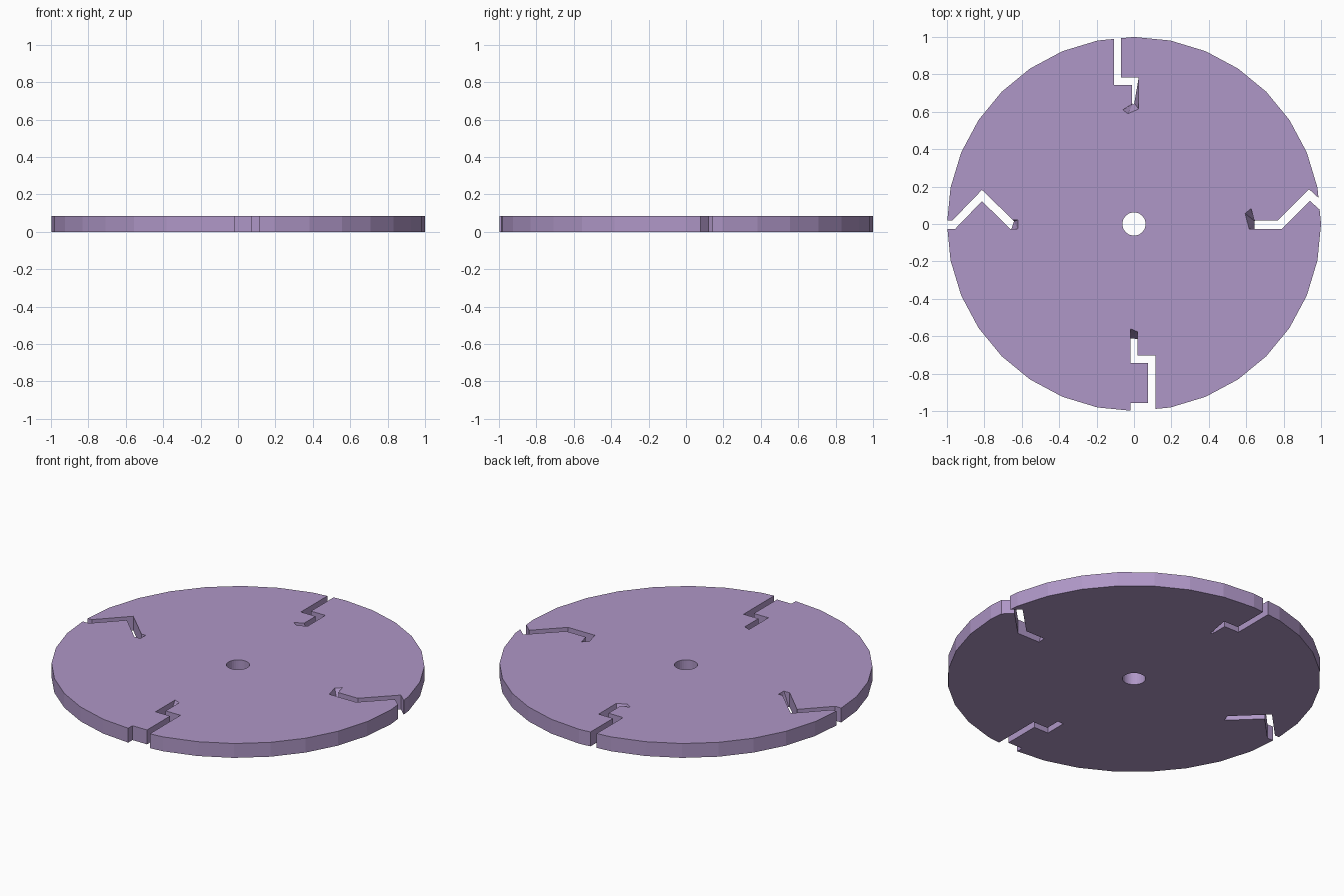
import bpy, bmesh

if "Cube" in bpy.data.objects:
    bpy.data.objects.remove(bpy.data.objects["Cube"])

T = 0.085   # disc thickness

mat = bpy.data.materials.new("violet")
mat.diffuse_color = (0.43, 0.31, 0.57, 1)
mat.use_nodes = True
mat.node_tree.nodes["Principled BSDF"].inputs["Base Color"].default_value = mat.diffuse_color


def finish(bm, name):
    bmesh.ops.recalc_face_normals(bm, faces=bm.faces)
    me = bpy.data.meshes.new(name)
    bm.to_mesh(me)
    bm.free()
    ob = bpy.data.objects.new(name, me)
    bpy.context.collection.objects.link(ob)
    ob.data.materials.append(mat)
    return ob


def cylinder(name, sides, radius, z0, z1):
    bm = bmesh.new()
    bmesh.ops.create_cone(bm, cap_ends=True, segments=sides, radius1=radius,
                          radius2=radius, depth=z1 - z0)
    bmesh.ops.translate(bm, verts=bm.verts, vec=(0, 0, (z0 + z1) / 2))
    return finish(bm, name)


def slot(name, top, moved):
    """Loft from the top outline to a bottom outline; moved = changed bottom points."""
    low = [moved.get(i, p) for i, p in enumerate(top)]
    e = 0.03    # overshoot past both faces, as a share of the thickness
    bm = bmesh.new()

    def ring(t):
        return [bm.verts.new((b[0] + (a[0] - b[0]) * t, b[1] + (a[1] - b[1]) * t, T * t))
                for a, b in zip(top, low)]
    r0, r1 = ring(-e), ring(1 + e)
    n = len(top)
    for i in range(n):
        j = (i + 1) % n
        bm.faces.new((r0[i], r0[j], r1[j], r1[i]))
    bm.faces.new(r0)
    bm.faces.new(r1)
    bmesh.ops.triangulate(bm, faces=bm.faces)
    return finish(bm, name)


disc = cylinder("slotted_disc", 32, 1.0, 0, T)

cutters = [
    cylinder("arbor_hole_cutter", 32, 0.062, -0.05, T + 0.05),
    # stepped slot at the back
    slot("back_slot_cutter",
         [(-0.108, 1.05), (-0.07, 1.05), (-0.07, 0.782), (0.025, 0.782), (0.025, 0.615),
          (-0.032, 0.59), (-0.06, 0.61), (-0.012, 0.64), (-0.012, 0.742), (-0.108, 0.742)],
         {4: (0.002, 0.645), 5: (-0.003, 0.64), 6: (-0.009, 0.641), 7: (-0.012, 0.648)}),
    # zigzag slot on the left
    slot("left_slot_cutter",
         [(-1.05, -0.027), (-0.957, -0.027), (-0.813, 0.122), (-0.66, -0.027),
          (-0.622, -0.027), (-0.62, 0.022), (-0.648, 0.022), (-0.813, 0.182),
          (-0.97, 0.02), (-1.05, 0.02)],
         {4: (-0.655, -0.026), 5: (-0.642, 0.015)}),
    # hooked slot on the right
    slot("right_slot_cutter",
         [(0.615, -0.026), (0.79, -0.026), (0.94, 0.124), (0.995, 0.075), (1.05, 0.075),
          (1.05, 0.142), (0.984, 0.142), (0.936, 0.186), (0.77, 0.02), (0.642, 0.02),
          (0.626, 0.083), (0.594, 0.056)],
         {0: (0.644, -0.026), 9: (0.656, 0.02), 10: (0.65, 0.0205), 11: (0.644, 0.016)}),
    # stepped slot at the front
    slot("front_slot_cutter",
         [(-0.02, -0.56), (-0.02, -0.742), (0.075, -0.742), (0.075, -0.958),
          (-0.02, -0.958), (-0.02, -1.05), (0.115, -1.05), (0.115, -0.702),
          (0.018, -0.702), (0.018, -0.575)],
         {0: (-0.02, -0.612), 9: (0.018, -0.614)}),
]

for c in cutters:
    c.hide_render = True
    c.display_type = 'WIRE'
    m = disc.modifiers.new(c.name, 'BOOLEAN')
    m.operation = 'DIFFERENCE'
    m.solver = 'EXACT'
    m.object = c
